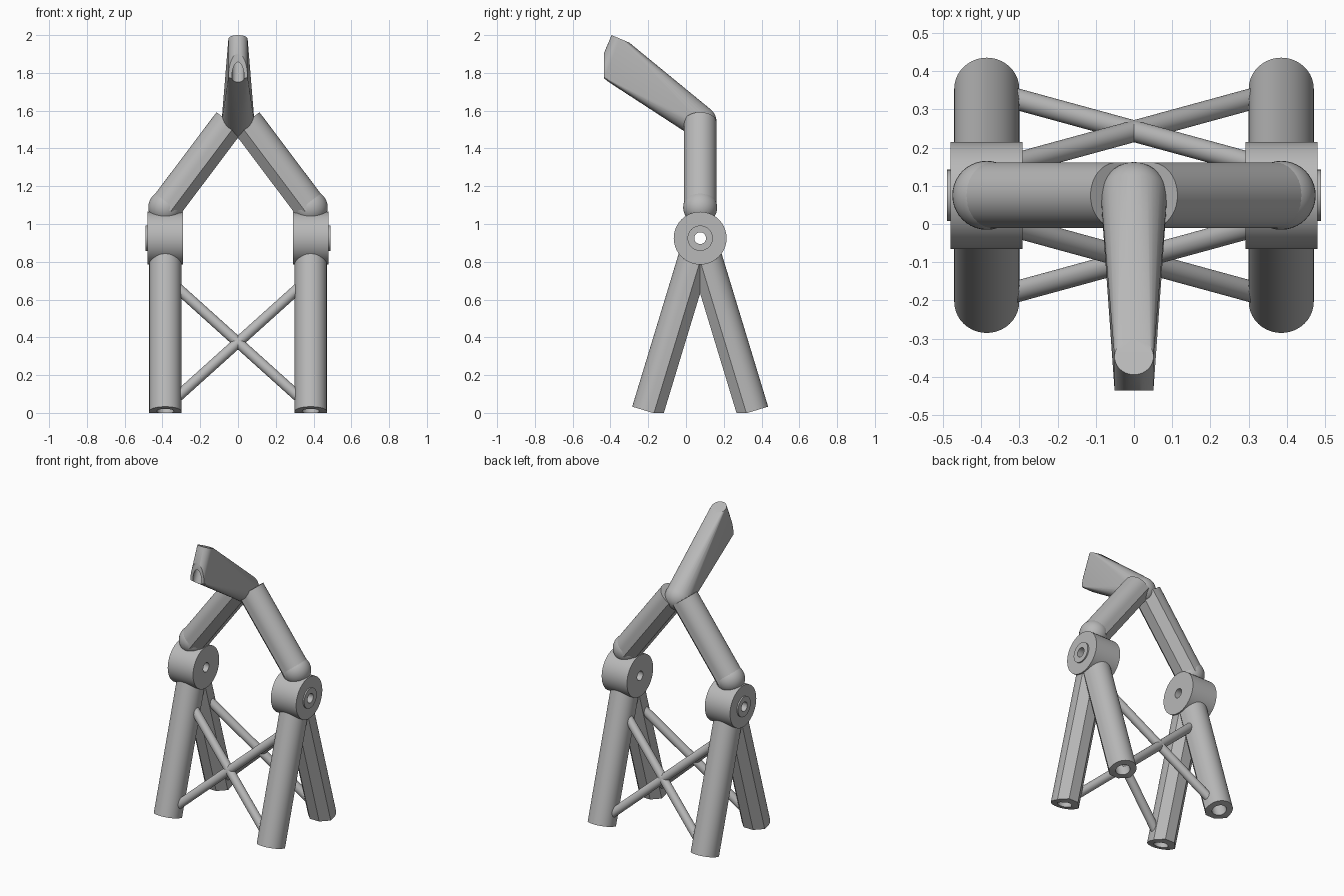
import bpy
import bmesh
from math import sin, cos, pi, radians
from mathutils import Vector, Matrix

cube = bpy.data.objects.get("Cube")
if cube:
    bpy.data.objects.remove(cube, do_unlink=True)

# One grey plastic for everything
grey = bpy.data.materials.new("grey_plastic")
grey.use_nodes = True
GREY = (0.48, 0.48, 0.48, 1)
grey.diffuse_color = GREY
grey.node_tree.nodes["Principled BSDF"].inputs["Base Color"].default_value = GREY


def finish(bm, name):
    bmesh.ops.recalc_face_normals(bm, faces=bm.faces)
    mesh = bpy.data.meshes.new(name)
    bm.to_mesh(mesh)
    bm.free()
    mesh.materials.append(grey)
    obj = bpy.data.objects.new(name, mesh)
    bpy.context.collection.objects.link(obj)
    return obj


def smooth(obj):
    bpy.ops.object.select_all(action="DESELECT")
    obj.select_set(True)
    bpy.context.view_layer.objects.active = obj
    bpy.ops.object.shade_smooth_by_angle(angle=radians(30))


def add_rod(bm, start, end, radius):
    axis = end - start
    turn = axis.to_track_quat("Z", "Y").to_matrix().to_4x4()
    place = Matrix.Translation((start + end) / 2) @ turn
    bmesh.ops.create_cone(bm, cap_ends=True, segments=40, radius1=radius,
                          radius2=radius, depth=axis.length, matrix=place)


def rod(name, start, end, radius):
    bm = bmesh.new()
    add_rod(bm, start, end, radius)
    return finish(bm, name)


def ball(name, centre, radius):
    bm = bmesh.new()
    bmesh.ops.create_uvsphere(bm, u_segments=40, v_segments=20, radius=radius,
                              matrix=Matrix.Translation(centre))
    return finish(bm, name)


def flat_backed_tube(name, start, end, r, flat):
    """Bar that is round on one half and octagonal towards flat."""
    d = (end - start).normalized()
    u = (flat - d * flat.dot(d)).normalized()
    v = d.cross(u)
    k = 0.414 * r
    steps = 20
    section = [(-r * sin(pi * i / steps), r * cos(pi * i / steps)) for i in range(steps + 1)]
    section += [(k, -r), (r, -k), (r, k), (k, r)]
    bm = bmesh.new()
    rings = [[bm.verts.new(p + u * a + v * b) for a, b in section] for p in (start, end)]
    for i in range(len(section)):
        j = (i + 1) % len(section)
        bm.faces.new((rings[0][i], rings[0][j], rings[1][j], rings[1][i]))
    bm.faces.new(rings[0])
    bm.faces.new(rings[1])
    return finish(bm, name)


def slice_off(obj, point, normal):
    bm = bmesh.new()
    bm.from_mesh(obj.data)
    cut = bmesh.ops.bisect_plane(bm, geom=bm.verts[:] + bm.edges[:] + bm.faces[:],
                                 plane_co=point, plane_no=normal, clear_outer=True)
    edges = [e for e in cut["geom_cut"] if isinstance(e, bmesh.types.BMEdge)]
    bmesh.ops.contextual_create(bm, geom=edges)
    bmesh.ops.recalc_face_normals(bm, faces=bm.faces)
    bm.to_mesh(obj.data)
    bm.free()


def drill(obj, start, end, radius):
    cutter = rod("cutter", start, end, radius)
    cutter.hide_render = True
    mod = obj.modifiers.new("bore", "BOOLEAN")
    mod.operation = "DIFFERENCE"
    mod.solver = "EXACT"
    mod.object = cutter
    graph = bpy.context.evaluated_depsgraph_get()
    mesh = bpy.data.meshes.new_from_object(obj.evaluated_get(graph))
    obj.modifiers.clear()
    obj.data = mesh
    bpy.data.objects.remove(cutter, do_unlink=True)


SIDE_X = 0.385
HINGE_Y, HINGE_Z = 0.075, 0.925
LEAN = radians(16.9)

for side, s in (("left", 1), ("right", -1)):
    hinge = Vector((s * SIDE_X, HINGE_Y, HINGE_Z))
    out = Vector((s, 0, 0))

    # Hinge barrel with a raised outer washer
    barrel = rod(side + "_hinge", hinge - out * 0.094, hinge + out * 0.095, 0.14)
    washer = rod(side + "_washer", hinge + out * 0.09, hinge + out * 0.104, 0.067)
    for part in (barrel, washer):
        drill(part, hinge - out * 0.2, hinge + out * 0.2, 0.031)
        smooth(part)

    # Splayed hollow legs, flat on their inner faces
    for end, f in (("front", -1), ("back", 1)):
        down = Vector((0, f * sin(LEAN), -cos(LEAN)))
        foot = hinge + down * 0.958
        leg = flat_backed_tube(f"{side}_{end}_leg", hinge + down * 0.06, foot,
                               0.085, Vector((0, -f, 0)))
        slice_off(leg, (0, 0, 0), (0, 0, -1))
        drill(leg, foot - down * 0.3, foot + down * 0.1, 0.045)
        smooth(leg)

    # Ball joint and leaning upper arm
    joint = Vector((s * SIDE_X, HINGE_Y, 1.088))
    smooth(ball(side + "_ball_joint", joint, 0.09))
    arm_top = Vector((s * 0.045, HINGE_Y, 1.54))
    smooth(flat_backed_tube(side + "_arm", joint, arm_top, 0.086, Vector((-s, 0, -1))))

# Crossed braces between the legs, front and back
for end, f in (("front", -1), ("back", 1)):
    for label, s in (("rising", 1), ("falling", -1)):
        ends = []
        for x in (-0.34, 0.34):
            z = 0.373 + s * 0.9 * x
            y = HINGE_Y + f * (HINGE_Z - z) * sin(LEAN) / cos(LEAN)
            ends.append(Vector((x, y, z)))
        smooth(rod(f"{end}_{label}_brace", ends[0], ends[1], 0.028))

# Head: a hull from the neck ball to a tilted nozzle at the tip
bm = bmesh.new()
bmesh.ops.create_uvsphere(bm, u_segments=40, v_segments=24, radius=0.087,
                          matrix=Matrix.Translation((0, HINGE_Y, 1.54)))
nozzle_top = Vector((0, -0.347, 1.98))
nozzle_dir = Vector((0, -0.39, -0.92)).normalized()
nozzle_end = nozzle_top + nozzle_dir * 0.22
add_rod(bm, nozzle_top, nozzle_end, 0.051)
points = [v.co.copy() for v in bm.verts]
bm.free()
bm = bmesh.new()
for p in points:
    bm.verts.new(p)
hull = bmesh.ops.convex_hull(bm, input=bm.verts)
inner = {g for g in hull["geom_interior"] + hull["geom_unused"]
         if isinstance(g, bmesh.types.BMVert)}
bmesh.ops.delete(bm, geom=list(inner), context="VERTS")
head = finish(bm, "head")
slice_off(head, (0, -0.435, 0), (0, -1, 0))
drill(head, nozzle_end - nozzle_dir * 0.12, nozzle_end + nozzle_dir * 0.1, 0.033)
smooth(head)
